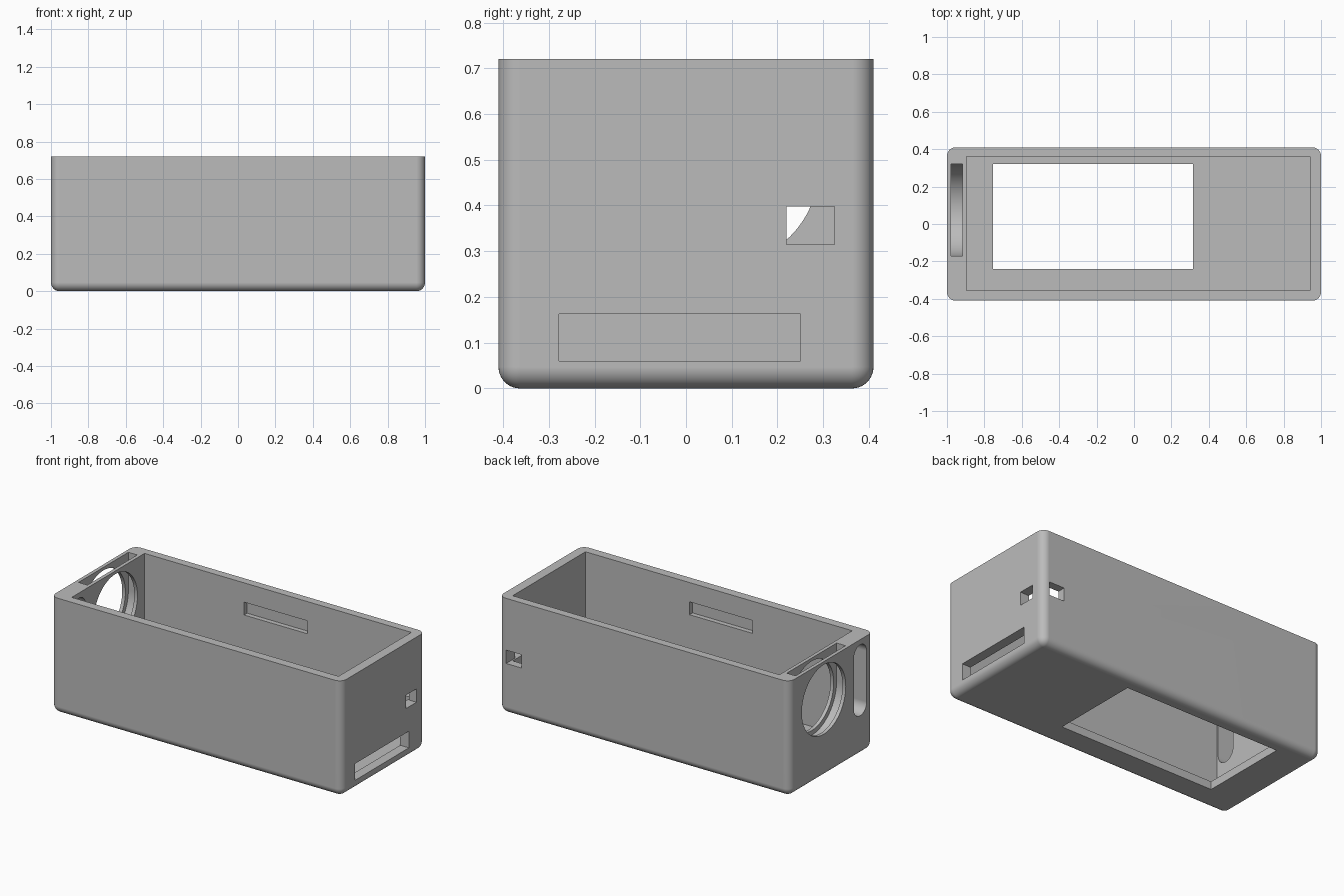
import bpy, bmesh, math
from mathutils import Vector

if "Cube" in bpy.data.objects:
    bpy.data.objects.remove(bpy.data.objects["Cube"])

grey = bpy.data.materials.new("plain_grey")
grey.diffuse_color = (0.5, 0.5, 0.5, 1)
grey.use_nodes = True
grey.node_tree.nodes["Principled BSDF"].inputs["Base Color"].default_value = grey.diffuse_color


def link(name, bm):
    bmesh.ops.recalc_face_normals(bm, faces=bm.faces)
    me = bpy.data.meshes.new(name)
    bm.to_mesh(me)
    bm.free()
    ob = bpy.data.objects.new(name, me)
    bpy.context.collection.objects.link(ob)
    return ob


def box_bm(x0, x1, y0, y1, z0, z1):
    bm = bmesh.new()
    bmesh.ops.create_cube(bm, size=1)
    for v in bm.verts:
        v.co = Vector((x1 if v.co.x > 0 else x0,
                       y1 if v.co.y > 0 else y0,
                       z1 if v.co.z > 0 else z0))
    return bm


def prism_x(points, x0, x1):
    """Extrude a (y, z) outline along x."""
    bm = bmesh.new()
    face = bm.faces.new([bm.verts.new((x0, y, z)) for y, z in points])
    ext = bmesh.ops.extrude_face_region(bm, geom=[face])
    verts = [g for g in ext["geom"] if isinstance(g, bmesh.types.BMVert)]
    bmesh.ops.translate(bm, verts=verts, vec=(x1 - x0, 0, 0))
    return bm


def arc(cy, cz, r, a0, a1, n):
    return [(cy + r * math.cos(math.radians(a0 + (a1 - a0) * i / n)),
             cz + r * math.sin(math.radians(a0 + (a1 - a0) * i / n)))
            for i in range(n + 1)]


# Outer shell: rounded on every edge except the open rim
bm = box_bm(-1, 1, -0.41, 0.41, 0, 0.72)
edges = [e for e in bm.edges if not all(v.co.z > 0.7 for v in e.verts)]
bmesh.ops.bevel(bm, geom=edges, offset=0.047, offset_type='OFFSET',
                segments=10, profile=0.5, affect='EDGES')
case = link("case_shell", bm)
case.data.materials.append(grey)

LY, LZ = 0.075, 0.485   # centre of the round port
cutters = {
    "cavity": box_bm(-0.895, 0.94, -0.355, 0.36, 0.05, 0.9),
    "floor_window": box_bm(-0.755, 0.315, -0.24, 0.32, -0.1, 0.2),
    "side_slot": box_bm(0.9, 1.1, -0.278, 0.25, 0.06, 0.163),
    "side_port": box_bm(0.9, 1.1, 0.22, 0.325, 0.315, 0.398),
    "back_port": box_bm(0.845, 0.95, 0.3, 0.5, 0.315, 0.398),
    "back_groove": box_bm(-0.21, 0.225, 0.3, 0.39, 0.52, 0.6),
    "front_groove": box_bm(-0.21, 0.225, -0.385, -0.3, 0.52, 0.6),
    # round port through the end wall
    "round_port": prism_x(arc(LY, LZ, 0.216, 0, 360, 64)[:-1], -1.1, -0.85),
    # U-shaped pocket opening at the rim
    "disc_pocket": prism_x(arc(LY, LZ, 0.245, 180, 360, 32)
                           + [(LY + 0.245, 0.9), (LY - 0.245, 0.9)], -0.978, -0.917),
    # tall rounded slot beside the round port
    "tall_slot": prism_x(arc(-0.283, 0.625, 0.063, 0, 180, 20)
                         + arc(-0.283, 0.31, 0.063, 180, 360, 20), -1.1, -0.85),
}

# Cut all openings, then drop the cutters
helpers = []
for name, cbm in cutters.items():
    c = link(name + "_cutter", cbm)
    c.hide_render = True
    helpers.append(c)
    mod = case.modifiers.new(name, 'BOOLEAN')
    mod.operation = 'DIFFERENCE'
    mod.solver = 'EXACT'
    mod.object = c
dg = bpy.context.evaluated_depsgraph_get()
result = bpy.data.meshes.new_from_object(case.evaluated_get(dg))
case.modifiers.clear()
case.data = result
for c in helpers:
    bpy.data.objects.remove(c)
case.data.materials.clear()
case.data.materials.append(grey)

# Smooth roundings with flat walls
bpy.context.view_layer.objects.active = case
case.select_set(True)
bpy.ops.object.shade_smooth_by_angle(angle=math.radians(30))
wn = case.modifiers.new("flat_walls", 'WEIGHTED_NORMAL')
wn.keep_sharp = True
